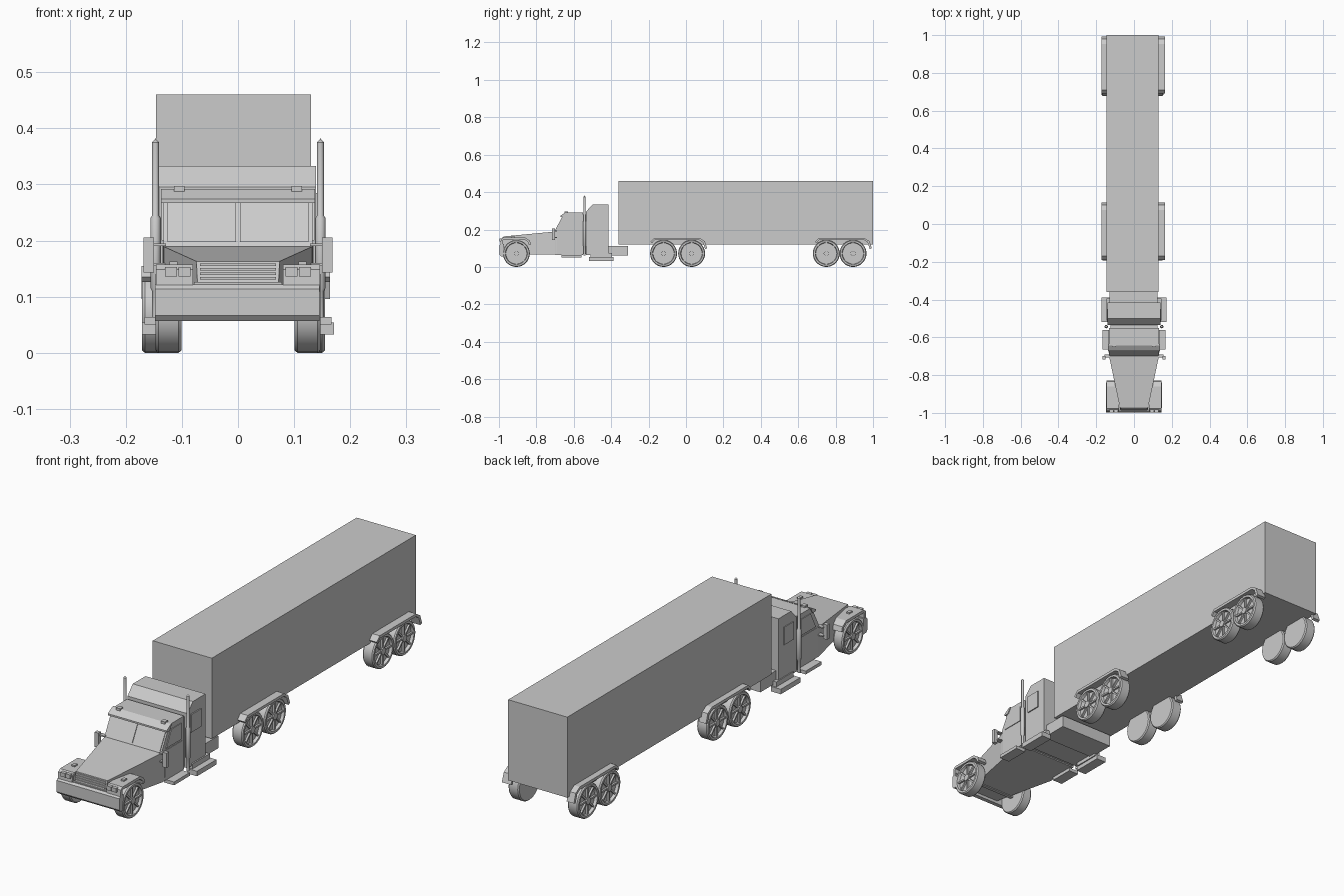
import bpy, bmesh, math
from mathutils import Matrix, Vector

cube = bpy.data.objects.get("Cube")
if cube:
    bpy.data.objects.remove(cube, do_unlink=True)

grey = bpy.data.materials.new("plain grey")
grey.use_nodes = True
colour = (0.6, 0.6, 0.6, 1)
grey.diffuse_color = colour
grey.node_tree.nodes["Principled BSDF"].inputs["Base Color"].default_value = colour

SIDES = (("right", -1), ("left", 1))
SHIFT = -0.008   # the trailer sits slightly off the cab's centre line


def finish(name, bm, smooth=False):
    bmesh.ops.recalc_face_normals(bm, faces=bm.faces)
    mesh = bpy.data.meshes.new(name)
    bm.to_mesh(mesh)
    bm.free()
    mesh.materials.append(grey)
    obj = bpy.data.objects.new(name, mesh)
    bpy.context.collection.objects.link(obj)
    if smooth:
        bpy.ops.object.select_all(action='DESELECT')
        obj.select_set(True)
        bpy.context.view_layer.objects.active = obj
        bpy.ops.object.shade_smooth_by_angle(angle=math.radians(35))
    return obj


def prism(name, profile, x0, x1, taper=None):
    """Extrude a (y, z) profile from x0 to x1; taper scales x by y."""
    bm = bmesh.new()
    face = bm.faces.new([bm.verts.new((x0, y, z)) for y, z in profile])
    geom = bmesh.ops.extrude_face_region(bm, geom=[face])["geom"]
    moved = [v for v in geom if isinstance(v, bmesh.types.BMVert)]
    bmesh.ops.translate(bm, verts=moved, vec=(x1 - x0, 0, 0))
    if taper:
        for v in bm.verts:
            v.co.x *= taper(v.co.y)
    return finish(name, bm)


def box(name, x, y, z):
    return prism(name, [(y[0], z[0]), (y[1], z[0]), (y[1], z[1]), (y[0], z[1])], *x)


def strip(name, path, x0, x1, t):
    """A bent strip of thickness t below a (y, z) path."""
    pts = [Vector(p) for p in path]
    inner = []
    for i, p in enumerate(pts):
        d = (pts[min(i + 1, len(pts) - 1)] - pts[max(i - 1, 0)]).normalized()
        inner.append(p + Vector((d.y, -d.x)) * t)
    return prism(name, [tuple(p) for p in pts + inner[::-1]], x0, x1)


def lathe(name, profile, centre, axis, segments, spokes=0, side=1):
    """Turn (radius, offset) pairs about the x or z axis, with optional spokes."""
    bm = bmesh.new()
    verts = [bm.verts.new((r, 0, h)) for r, h in profile]
    edges = [bm.edges.new(pair) for pair in zip(verts, verts[1:])]
    bmesh.ops.spin(bm, geom=verts + edges, axis=(0, 0, 1), cent=(0, 0, 0),
                   angle=math.tau, steps=segments)
    bmesh.ops.remove_doubles(bm, verts=bm.verts, dist=0.00005)
    for i in range(spokes):
        m = (Matrix.Rotation(math.tau * i / spokes, 4, 'Z')
             @ Matrix.Translation((0.033, 0, -0.008))
             @ Matrix.Diagonal((0.052, 0.007, 0.008, 1)))
        bmesh.ops.create_cube(bm, size=1, matrix=m)
    if axis == 'X':
        bm.transform(Matrix.Rotation(side * math.pi / 2, 4, 'Y'))
    bm.transform(Matrix.Translation(centre))
    return finish(name, bm, True)


# Trailer and frame
box("trailer_box", (-0.146, 0.13), (-0.36, 1), (0.12, 0.46))
box("rear_frame", (-0.13, 0.125), (-0.43, -0.31), (0.06, 0.112))

# Hood, cab and sleeper
prism("hood", [(-0.985, 0.07), (-0.985, 0.12), (-0.975, 0.163), (-0.69, 0.19), (-0.69, 0.065)],
      -1, 1, lambda y: 0.072 + (y + 0.985) * 0.21)
prism("cab", [(-0.70, 0.065), (-0.70, 0.19), (-0.655, 0.275), (-0.64, 0.29),
              (-0.55, 0.29), (-0.55, 0.065)], -0.133, 0.133)
box("cab_joint", (-0.125, 0.125), (-0.55, -0.53), (0.07, 0.28))
prism("sleeper", [(-0.535, 0.065), (-0.535, 0.295), (-0.5, 0.333),
                  (-0.415, 0.333), (-0.415, 0.065)], -0.141, 0.139)
prism("sun_visor", [(-0.672, 0.267), (-0.672, 0.274), (-0.642, 0.292), (-0.635, 0.292),
                    (-0.65, 0.267)], -0.137, 0.137)

# Windshield panes, side windows and doors
for side, s in SIDES:
    prism(f"{side}_windshield_pane", [(-0.7, 0.197), (-0.66, 0.271), (-0.655, 0.271),
                                      (-0.695, 0.197)], s * 0.004, s * 0.126)
    prism(f"{side}_door_window", [(-0.672, 0.2), (-0.638, 0.268), (-0.572, 0.268),
                                  (-0.572, 0.2)], s * 0.13, s * 0.136)
    box(f"{side}_door", (s * 0.13, s * 0.135), (-0.68, -0.565), (0.08, 0.192))
    box(f"{side}_sleeper_window", (s * 0.135, s * 0.144), (-0.515, -0.45), (0.21, 0.285))
    box(f"{side}_roof_lamp", (s * 0.095, s * 0.114), (-0.65, -0.63), (0.285, 0.297))

# Grille slats and bumper
box("grille_frame", (-0.078, 0.078), (-0.99, -0.97), (0.118, 0.126))
for i in range(4):
    z = 0.131 + i * 0.008
    y = -0.985 + (z - 0.12) * 0.23
    box(f"grille_slat_{i + 1}", (-0.068, 0.068), (y - 0.004, y + 0.008), (z, z + 0.004))
prism("bumper", [(-0.99, 0.057), (-0.998, 0.066), (-0.998, 0.114), (-0.99, 0.122),
                 (-0.972, 0.122), (-0.972, 0.057)], -0.148, 0.145)

# Front fenders and headlights
for side, s in SIDES:
    outer = s * 0.146
    strip(f"{side}_front_fender", [(-0.992, 0.11), (-0.99, 0.148), (-0.978, 0.157),
                                   (-0.86, 0.157), (-0.835, 0.14), (-0.828, 0.12)],
          s * 0.08, outer, 0.012)
    for n, x in (("inner", 0.085), ("outer", 0.109)):
        box(f"{side}_{n}_headlight", (s * x, s * (x + 0.021)), (-0.998, -0.98), (0.136, 0.153))
    box(f"{side}_marker_lamp", (s * 0.108, s * 0.122), (-0.935, -0.915), (0.155, 0.163))

# Mirrors, exhaust stacks and steps
for side, s in SIDES:
    box(f"{side}_mirror", (s * 0.15, s * 0.168), (-0.717, -0.7), (0.143, 0.205))
    for z in (0.155, 0.19):
        box(f"{side}_mirror_arm", (s * 0.128, s * 0.155), (-0.708, -0.69), (z, z + 0.005))
    lathe(f"{side}_exhaust", [(0, 0.06), (0.006, 0.06), (0.006, 0.11), (0.009, 0.115),
                              (0.009, 0.24), (0.006, 0.245), (0.006, 0.375), (0, 0.382)],
          (s * 0.147, -0.543, 0), 'Z', 12)
    box(f"{side}_cab_step", (s * 0.12, s * 0.167), (-0.665, -0.56), (0.05, 0.064))
    box(f"{side}_sleeper_step", (s * 0.125, s * 0.171), (-0.518, -0.388), (0.033, 0.054))
    box(f"{side}_step_support", (s * 0.12, s * 0.145), (-0.51, -0.395), (0.05, 0.075))

# Wheels: tyre, recessed rim and hub, with spokes
R = 0.072


def wheel(name, x, y, s, width):
    lathe(name, [(0, 0), (0.014, 0), (0.014, -0.012), (0.056, -0.012), (0.059, 0),
                 (R - 0.004, 0), (R, -0.005), (R, 0.005 - width), (R - 0.004, -width),
                 (0, -width)], (x, y, R), 'X', 32, 8, s)


for side, s in SIDES:
    wheel(f"{side}_front_wheel", s * 0.147, -0.907, s, 0.046)
    for i, y in enumerate((-0.12, 0.03, 0.75, 0.893)):
        wheel(f"{side}_trailer_wheel_{i + 1}", SHIFT + s * 0.163, y, s, 0.05)

# Front axle
box("front_axle", (-0.11, 0.11), (-0.915, -0.9), (0.065, 0.08))

# Trailer fenders over each wheel pair
for side, s in SIDES:
    for n, y in (("middle", -0.045), ("rear", 0.8355)):
        path = [(-0.145, 0.135), (-0.125, 0.155), (0.118, 0.155), (0.145, 0.138), (0.158, 0.1)]
        strip(f"{side}_{n}_fender", [(y + a, z) for a, z in path],
              SHIFT + s * 0.13, s * 0.168 + SHIFT / 2, 0.012)
